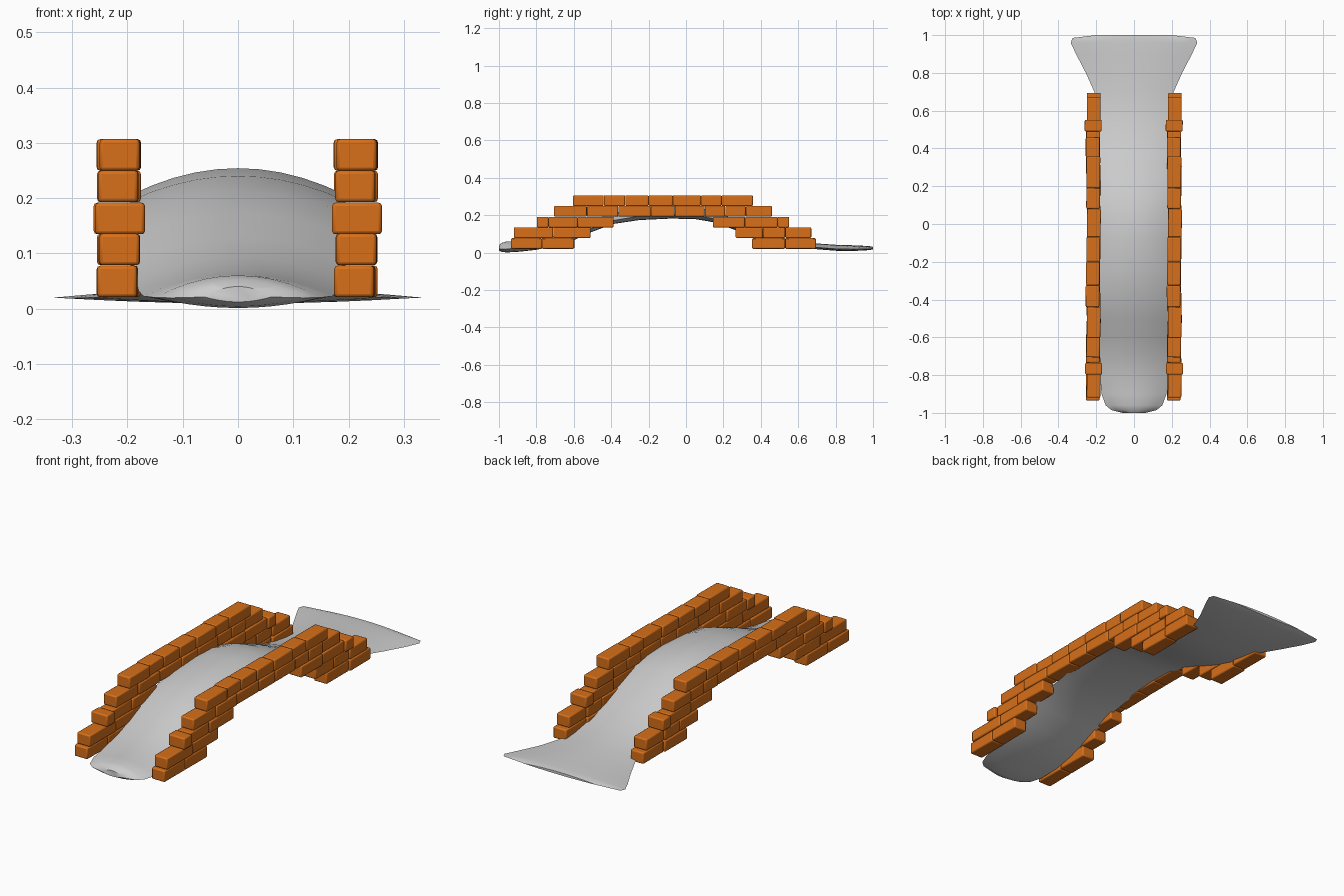
import bpy, bmesh, random
from mathutils import Matrix

random.seed(4)


def finish(name, bm, angle):
    bmesh.ops.recalc_face_normals(bm, faces=bm.faces)
    me = bpy.data.meshes.new(name)
    bm.to_mesh(me)
    bm.free()
    ob = bpy.data.objects.new(name, me)
    bpy.context.collection.objects.link(ob)
    bpy.ops.object.select_all(action='DESELECT')
    ob.select_set(True)
    bpy.context.view_layer.objects.active = ob
    bpy.ops.object.shade_smooth_by_angle(angle=angle)
    return ob


# Arched walkway: lens-shaped sections (y, half width, top z, bottom z)
sections = [
    (-1.0, 0.06, 0.040, 0.012), (-0.985, 0.12, 0.052, 0.004), (-0.96, 0.15, 0.060, 0.001),
    (-0.90, 0.172, 0.062, 0.004), (-0.80, 0.18, 0.070, 0.015), (-0.70, 0.185, 0.092, 0.035),
    (-0.60, 0.19, 0.130, 0.066), (-0.50, 0.195, 0.172, 0.112), (-0.39, 0.195, 0.212, 0.153),
    (-0.25, 0.195, 0.240, 0.174), (-0.08, 0.195, 0.254, 0.182), (0.05, 0.195, 0.246, 0.179),
    (0.15, 0.195, 0.222, 0.162), (0.26, 0.195, 0.178, 0.122), (0.38, 0.195, 0.125, 0.077),
    (0.50, 0.195, 0.082, 0.043), (0.62, 0.195, 0.058, 0.026), (0.70, 0.21, 0.049, 0.018),
    (0.80, 0.255, 0.042, 0.010), (0.90, 0.307, 0.039, 0.009), (0.96, 0.335, 0.036, 0.012),
    (0.985, 0.325, 0.034, 0.014), (1.0, 0.20, 0.031, 0.018)]
N = 10
bm = bmesh.new()
rings = []
for y, w, top, bot in sections:
    edge = bot + 0.32 * (top - bot)
    us = [-1 + 2 * i / N for i in range(N + 1)]
    ring = [(u, edge + (top - edge) * (1 - u * u)) for u in us]
    ring += [(u, edge - (edge - bot) * (1 - u * u)) for u in us[-2:0:-1]]
    rings.append([bm.verts.new((u * w, y, z)) for u, z in ring])
for a, b in zip(rings, rings[1:]):
    for i in range(len(a)):
        j = (i + 1) % len(a)
        bm.faces.new((a[i], a[j], b[j], b[i]))
bm.faces.new(rings[0])
bm.faces.new(rings[-1])
finish("arched_walkway", bm, 0.7)

# Stepped brick courses: each list holds the joints along y
courses = [
    (0.049, [[-0.935, -0.77, -0.597], [0.353, 0.53, 0.695]]),
    (0.107, [[-0.92, -0.71, -0.51], [0.265, 0.41, 0.53, 0.67]]),
    (0.163, [[-0.797, -0.735, -0.58, -0.387], [0.144, 0.315, 0.49, 0.552]]),
    (0.221, [[-0.706, -0.53, -0.362, -0.187, -0.06, 0.1, 0.21, 0.32, 0.46]]),
    (0.278, [[-0.604, -0.44, -0.325, -0.2, -0.07, 0.08, 0.19, 0.358]])]
bricks = []
for z, runs in courses:
    for joints in runs:
        for a, b in zip(joints, joints[1:]):
            # short end bricks lie crosswise and stick out further
            width = 0.09 if b - a < 0.07 else 0.072
            bricks.append((random.uniform(-0.004, 0.004), (a + b) / 2, z, width,
                           b - a - 0.001, random.uniform(-0.012, 0.012)))

orange = bpy.data.materials.new("orange_brick")
orange.diffuse_color = (0.68, 0.16, 0.01, 1)

for name, cx in (("left_brick_wall", -0.216), ("right_brick_wall", 0.213)):
    bm = bmesh.new()
    for dx, y, z, w, length, turn in bricks:
        m = (Matrix.Translation((cx + dx, y, z)) @ Matrix.Rotation(turn, 4, 'Z')
             @ Matrix.Diagonal((w, length, 0.057, 1)))
        bmesh.ops.create_cube(bm, size=1, matrix=m)
    wall = finish(name, bm, 0.6)
    wall.data.materials.append(orange)
    bev = wall.modifiers.new("worn_edges", 'BEVEL')
    bev.width = 0.006
    bev.segments = 2
